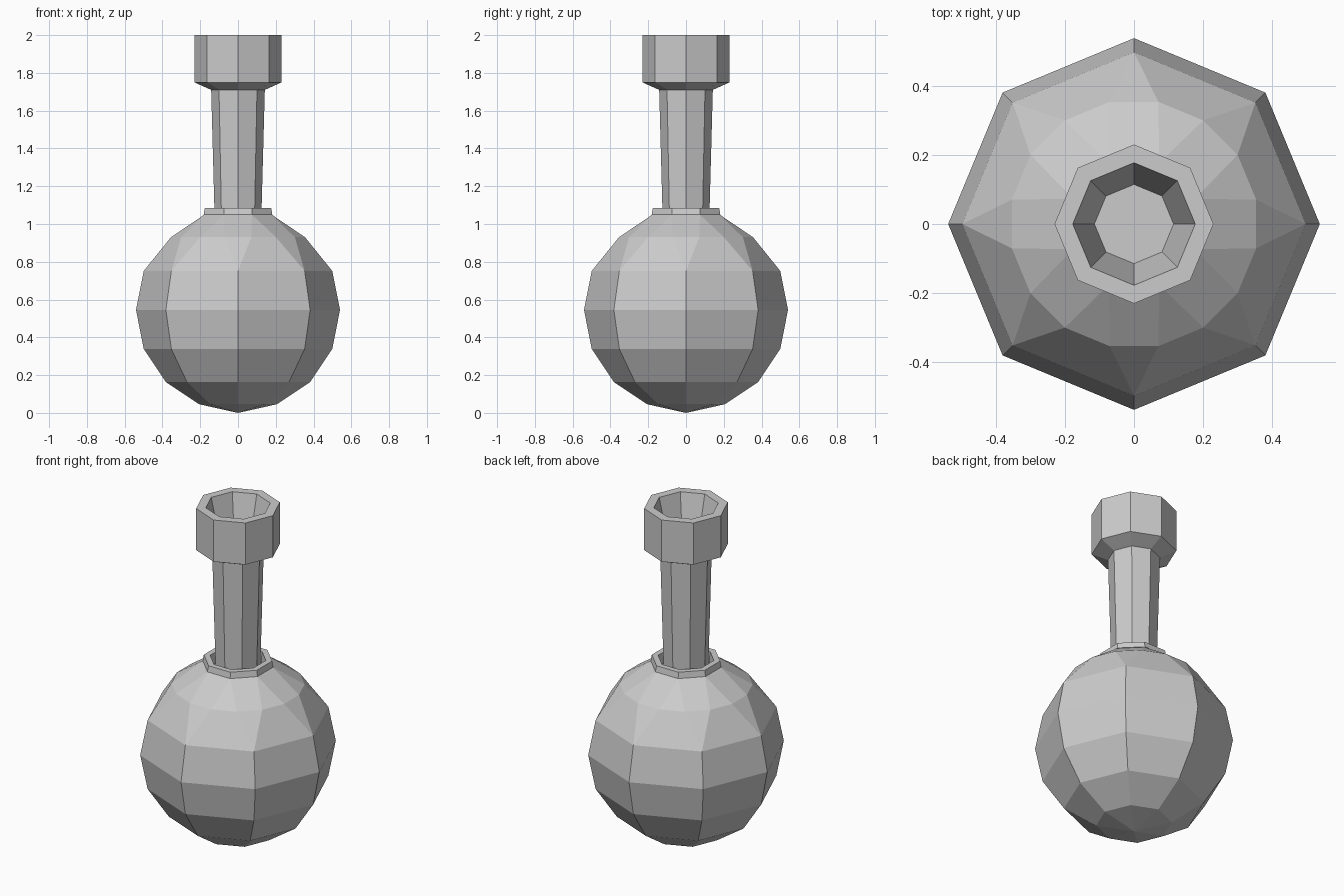
import bpy, bmesh
from math import pi, sin, cos

if "Cube" in bpy.data.objects:
    bpy.data.objects.remove(bpy.data.objects["Cube"])


def ring(bm, r, z, n=8, offset=0.0):
    return [bm.verts.new((r * cos(offset + 2 * pi * i / n),
                          r * sin(offset + 2 * pi * i / n), z)) for i in range(n)]


def bridge(bm, a, b):
    n = len(a)
    for i in range(n):
        j = (i + 1) % n
        bm.faces.new((a[i], a[j], b[j], b[i]))


def finish(bm, name):
    bmesh.ops.recalc_face_normals(bm, faces=bm.faces)
    mesh = bpy.data.meshes.new(name)
    bm.to_mesh(mesh)
    bm.free()
    obj = bpy.data.objects.new(name, mesh)
    bpy.context.collection.objects.link(obj)


# Round bulb: eight-sided sphere whose shoulder facets out to a turned collar
bm = bmesh.new()
R, CZ, STEP = 0.54, 0.545, pi / 8
rings = [ring(bm, R * sin(k * STEP), CZ - R * cos(k * STEP)) for k in range(1, 6)]
tip = bm.verts.new((0, 0, 0))
for i in range(8):
    bm.faces.new((tip, rings[0][(i + 1) % 8], rings[0][i]))
for a, b in zip(rings, rings[1:]):
    bridge(bm, a, b)

top = rings[-1]
shoulder = ring(bm, 0.362, 0.93, 16, -pi / 16)
profile = [(0.192, 1.05), (0.197, 1.05), (0.19, 1.085), (0.155, 1.085), (0.15, 1.02)]
collar = [ring(bm, r, z, 8, -pi / 8) for r, z in profile]
for i in range(8):
    j = (i + 1) % 8
    a, b, c = shoulder[2 * i], shoulder[2 * i + 1], shoulder[(2 * i + 2) % 16]
    bm.faces.new((top[i], b, a))
    bm.faces.new((top[i], top[j], c, b))
    bm.faces.new((a, b, collar[0][j], collar[0][i]))
    bm.faces.new((b, c, collar[0][j]))
for a, b in zip(collar, collar[1:]):
    bridge(bm, a, b)
bm.faces.new(collar[-1])
finish(bm, "bulb")

# Neck with flared, hollow mouth
bm = bmesh.new()
profile = [(0.123, 1.01), (0.142, 1.71), (0.231, 1.75), (0.231, 2.0),
           (0.178, 2.0), (0.115, 1.74)]
rings = [ring(bm, r, z) for r, z in profile]
for a, b in zip(rings, rings[1:]):
    bridge(bm, a, b)
bm.faces.new(rings[0])
bm.faces.new(rings[-1])
finish(bm, "neck")
